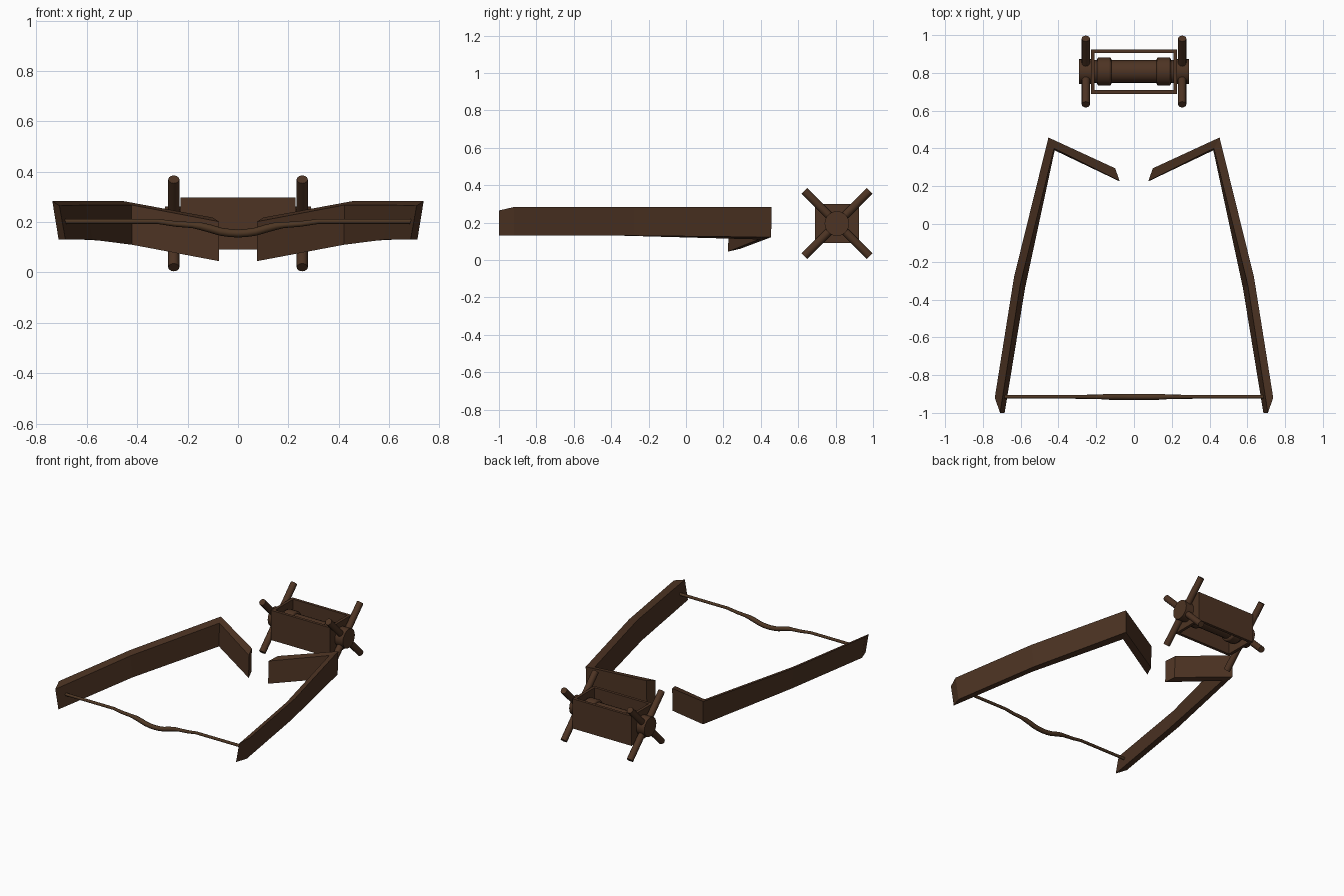
import bpy, bmesh, math
from mathutils import Vector

if "Cube" in bpy.data.objects:
    bpy.data.objects.remove(bpy.data.objects["Cube"])


def material(name, rgb):
    m = bpy.data.materials.new(name)
    m.diffuse_color = (*rgb, 1)
    m.use_nodes = True
    m.node_tree.nodes["Principled BSDF"].inputs["Base Color"].default_value = m.diffuse_color
    return m


WOOD = material("dark wood", (0.075, 0.034, 0.017))
CORD = material("cord brown", (0.075, 0.037, 0.017))


def mesh_object(name, verts, faces, mat=WOOD):
    me = bpy.data.meshes.new(name)
    me.from_pydata(verts, [], faces)
    bm = bmesh.new()
    bm.from_mesh(me)
    bmesh.ops.recalc_face_normals(bm, faces=bm.faces)
    bm.to_mesh(me)
    bm.free()
    me.materials.append(mat)
    ob = bpy.data.objects.new(name, me)
    bpy.context.collection.objects.link(ob)
    return ob


def box(name, size, loc):
    bpy.ops.mesh.primitive_cube_add(size=1, location=loc)
    ob = bpy.context.object
    ob.name = name
    ob.scale = size
    ob.data.materials.append(WOOD)


def rod(name, a, b, r, sides, bevel=0):
    a, b = Vector(a), Vector(b)
    bpy.ops.mesh.primitive_cylinder_add(vertices=sides, radius=r, depth=(b - a).length, location=(a + b) / 2)
    ob = bpy.context.object
    ob.name = name
    ob.rotation_euler = (b - a).to_track_quat('Z', 'Y').to_euler()
    ob.data.materials.append(WOOD)
    if bevel:
        mod = ob.modifiers.new("rounded_rims", 'BEVEL')
        mod.width, mod.segments, mod.limit_method = bevel, 2, 'ANGLE'
        mod.angle_limit = math.radians(50)
    bpy.ops.object.shade_smooth_by_angle(angle=math.radians(50))


# bow arms: four-cornered sections (outer top, inner top, inner bottom, outer bottom)
sections = [
    [(.737, -.92, .283), (.709, -1, .265), (.685, -1, .13), (.712, -.92, .13)],
    [(.635, -.28, .283), (.603, -.325, .268), (.577, -.34, .13), (.61, -.28, .13)],
    [(.453, .458, .283), (.423, .40, .268), (.42, .39, .11), (.45, .455, .122)],
    [(.10, .295, .218), (.076, .228, .202), (.075, .225, .045), (.099, .29, .06)],
]
for side, s in (("right", 1), ("left", -1)):
    verts = [(s * x, y, z) for sec in sections for x, y, z in sec]
    faces = [(0, 1, 2, 3), (12, 13, 14, 15)]
    for i in range(3):
        for j in range(4):
            k = (j + 1) % 4
            faces.append((4 * i + j, 4 * i + k, 4 * i + 4 + k, 4 * i + 4 + j))
    mesh_object(side + "_bow_arm", verts, faces)

# bowstring: swept round section, thicker and sagging at the middle
half = [(.69, .203, .010), (.32, .203, .010), (.25, .193, .011), (.18, .188, .012), (.15, .184, .015),
        (.11, .174, .016), (.07, .162, .016), (.035, .157, .016)]
path = [(-x, z, r) for x, z, r in half] + [(0, .155, .016)] + [(x, z, r) for x, z, r in reversed(half)]
N = 8
verts, faces = [], []
for i, (x, z, r) in enumerate(path):
    p, q = path[max(i - 1, 0)], path[min(i + 1, len(path) - 1)]
    t = math.atan2(q[1] - p[1], q[0] - p[0])
    for j in range(N):
        a = 2 * math.pi * j / N
        h = r * math.sin(a)
        verts.append((x - h * math.sin(t), -.915 + r * math.cos(a), z + h * math.cos(t)))
    if i:
        for j in range(N):
            k = (j + 1) % N
            faces.append((N * (i - 1) + j, N * (i - 1) + k, N * i + k, N * i + j))
faces += [tuple(range(N)), tuple(range(len(verts) - N, len(verts)))]
string = mesh_object("bowstring", verts, faces, CORD)
bpy.context.view_layer.objects.active = string
string.select_set(True)
bpy.ops.object.shade_smooth_by_angle(angle=math.radians(50))
bpy.ops.object.select_all(action='DESELECT')

# winch frame: four plates, open above and below
CY, CZ = .807, .195
for name, s in (("front", -1), ("back", 1)):
    box("frame_" + name + "_plate", (.456, .02, .207), (0, CY + s * .108, CZ))
for name, s in (("left", -1), ("right", 1)):
    box("frame_" + name + "_plate", (.02, .20, .207), (s * .218, CY, CZ))
    # drum collar, hub and crossed handles on each end
    rod(name + "_drum_collar", (s * .12, CY, CZ), (s * .195, CY, CZ), .075, 20, .01)
    rod(name + "_hub", (s * .226, CY, CZ), (s * .29, CY, CZ), .066, 20)
    for n, d in (("rising", 1), ("falling", -1)):
        c = .247 / math.sqrt(2)
        rod(f"{name}_{n}_handle", (s * .255, CY - c, CZ - d * c), (s * .255, CY + c, CZ + d * c), .022, 12)

# winch drum
rod("winch_drum", (-.225, CY, CZ), (.225, CY, CZ), .06, 20)
